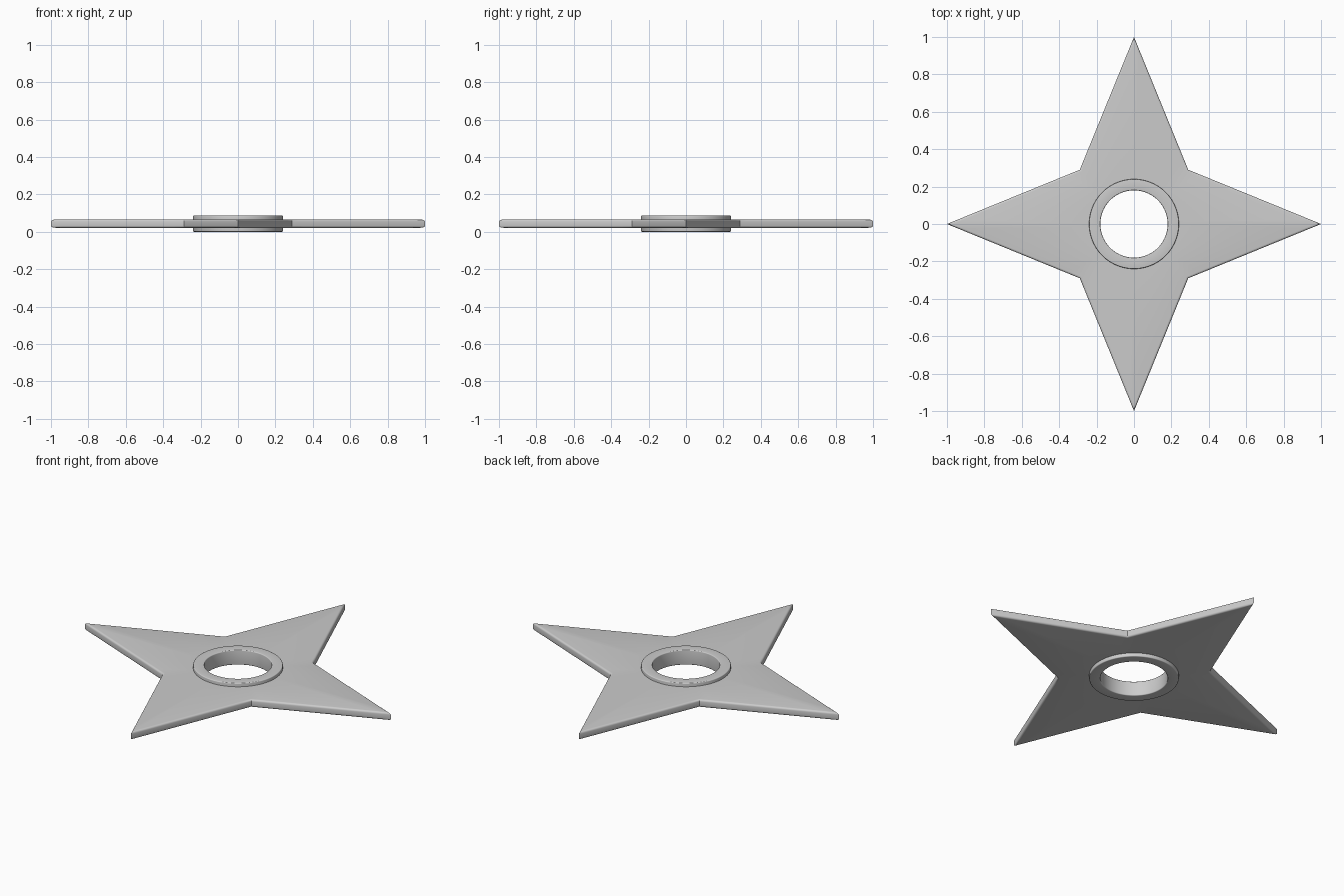
import bpy, bmesh, math

if "Cube" in bpy.data.objects:
    bpy.data.objects.remove(bpy.data.objects["Cube"])

N = 96      # points around each loop
STEPS = 4   # segments in each rounded edge


def star(scale, z):
    # Four-pointed star outline; scaling it offsets all edges equally
    corners = [(1, 0), (.29, .29), (0, 1), (-.29, .29),
               (-1, 0), (-.29, -.29), (0, -1), (.29, -.29)]
    per = N // 8
    pts = []
    for i in range(8):
        a, b = corners[i], corners[(i + 1) % 8]
        for k in range(per):
            t = k / per
            pts.append((scale * (a[0] + (b[0] - a[0]) * t),
                        scale * (a[1] + (b[1] - a[1]) * t), z))
    return pts


def circle(r, z):
    return [(r * math.cos(math.tau * k / N), r * math.sin(math.tau * k / N), z)
            for k in range(N)]


def skin(name, loops):
    # Joins a closed series of loops into a tube-like solid
    bm = bmesh.new()
    rows = [[bm.verts.new(p) for p in loop] for loop in loops]
    for i, a in enumerate(rows):
        b = rows[(i + 1) % len(rows)]
        for k in range(N):
            j = (k + 1) % N
            bm.faces.new((a[k], a[j], b[j], b[k]))
    bmesh.ops.recalc_face_normals(bm, faces=bm.faces)
    me = bpy.data.meshes.new(name)
    bm.to_mesh(me)
    bm.free()
    ob = bpy.data.objects.new(name, me)
    bpy.context.collection.objects.link(ob)
    bpy.ops.object.select_all(action='DESELECT')
    ob.select_set(True)
    bpy.context.view_layer.objects.active = ob
    bpy.ops.object.shade_smooth_by_angle(angle=math.radians(30))
    return ob


def arc():
    return [math.pi / 2 * i / STEPS for i in range(STEPS + 1)]


# Star plate with rounded rim and a hole hidden inside the ring
z0, z1, rz, inset = .021, .066, .011, .03
rim = [star(1 - inset * (1 - math.sin(a)), z0 + rz * (1 - math.cos(a))) for a in arc()]
rim += [star(1 - inset * (1 - math.cos(a)), z1 - rz * (1 - math.sin(a))) for a in arc()]
skin("star_blade", [circle(.21, z0)] + rim + [circle(.21, z1)])

# Raised centre ring with softened edges
r0, r1, h, b = .18, .24, .087, .005
centres = [(r1 - b, b, -90), (r1 - b, h - b, 0), (r0 + b, h - b, 90), (r0 + b, b, 180)]
ring = [circle(cx + b * math.cos(math.radians(start) + a),
               cz + b * math.sin(math.radians(start) + a))
        for cx, cz, start in centres for a in arc()]
skin("centre_ring", ring)
